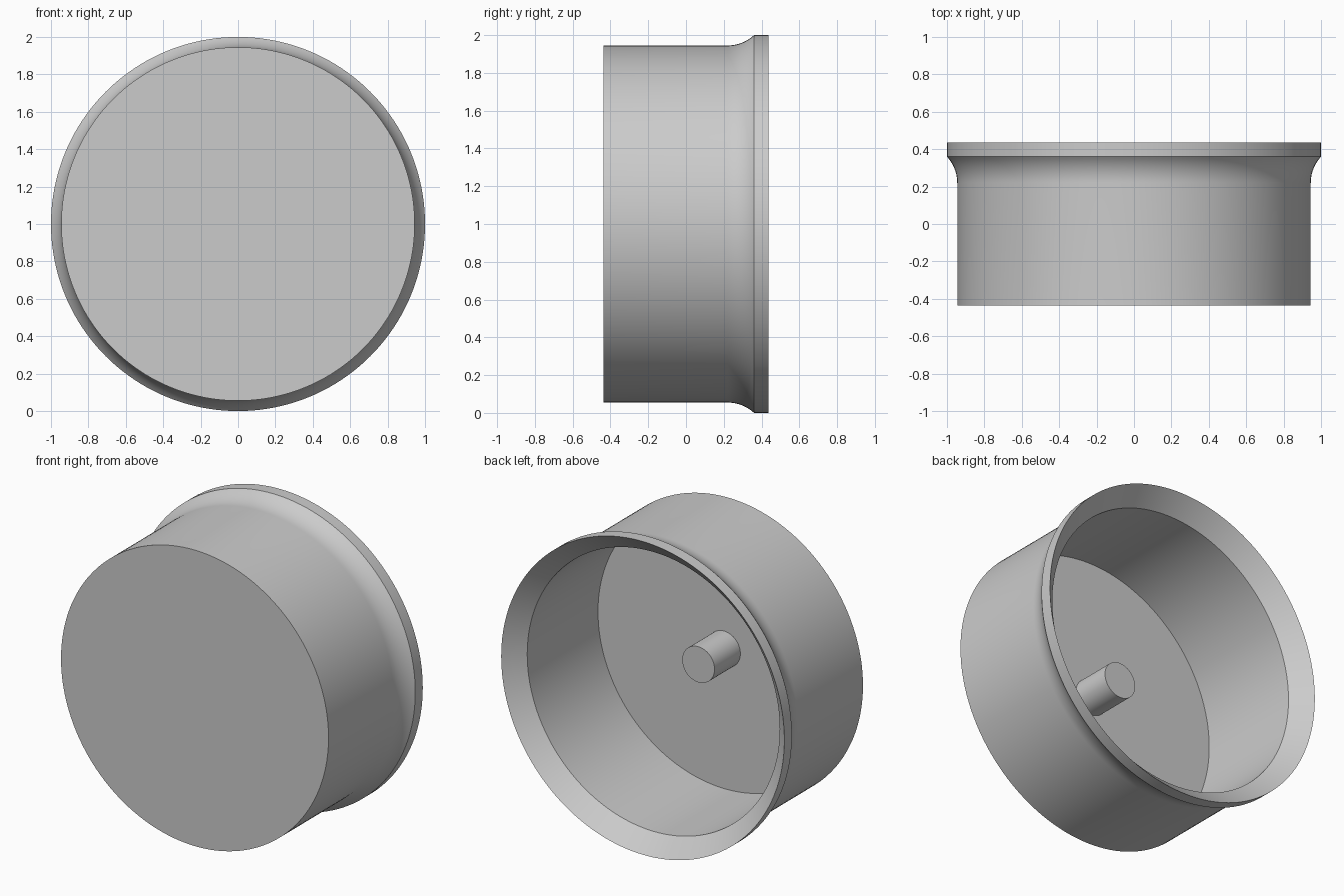
import bpy
import bmesh
from math import sin, cos, pi, radians
from mathutils import Vector

cube = bpy.data.objects.get("Cube")
if cube:
    bpy.data.objects.remove(cube, do_unlink=True)

grey = bpy.data.materials.new("plain_grey")
grey.use_nodes = True
colour = (0.6, 0.6, 0.6, 1.0)
grey.diffuse_color = colour
grey.node_tree.nodes["Principled BSDF"].inputs["Base Color"].default_value = colour

AXIS_Z = 1.0


def lathe(name, profile, segments):
    """Spin (radius, y) points, starting and ending on the axis, around y."""
    bm = bmesh.new()
    verts = [bm.verts.new((r, y, AXIS_Z)) for r, y in profile]
    edges = [bm.edges.new(pair) for pair in zip(verts, verts[1:])]
    bmesh.ops.spin(bm, geom=verts + edges, cent=(0, 0, AXIS_Z), axis=(0, 1, 0),
                   angle=2 * pi, steps=segments, dvec=Vector((0, 0, 0)))
    bmesh.ops.remove_doubles(bm, verts=bm.verts, dist=0.0001)
    bmesh.ops.recalc_face_normals(bm, faces=bm.faces)
    mesh = bpy.data.meshes.new(name)
    bm.to_mesh(mesh)
    bm.free()
    mesh.materials.append(grey)
    obj = bpy.data.objects.new(name, mesh)
    bpy.context.collection.objects.link(obj)
    bpy.ops.object.select_all(action='DESELECT')
    obj.select_set(True)
    bpy.context.view_layer.objects.active = obj
    bpy.ops.object.shade_smooth_by_angle(angle=radians(30))
    return obj


FRONT, BACK = -0.436, 0.436
OUTER, INNER, RIM = 0.945, 0.892, 1.0
FLOOR = -0.386

# Concave flare that leads from the wall out to the rim
flare_radius, flare_angle, steps = 0.206, radians(42.9), 10
flare_start = 0.36 - flare_radius * sin(flare_angle)
flare = []
for i in range(steps + 1):
    a = flare_angle * i / steps
    flare.append((OUTER + flare_radius * (1 - cos(a)),
                  flare_start + flare_radius * sin(a)))
flare[-1] = (RIM, 0.36)

# Cup: closed front, flared rim, chamfered mouth and flat inner floor
lathe("cup_shell",
      [(0, FRONT), (OUTER, FRONT)] + flare +
      [(RIM, BACK), (INNER, BACK - 0.108), (INNER, FLOOR), (0, FLOOR)], 160)

# Short round peg standing on the inner floor
PEG = 0.114
lathe("centre_peg",
      [(0, FLOOR - 0.02), (PEG, FLOOR - 0.02), (PEG, -0.125), (0, -0.125)], 64)
